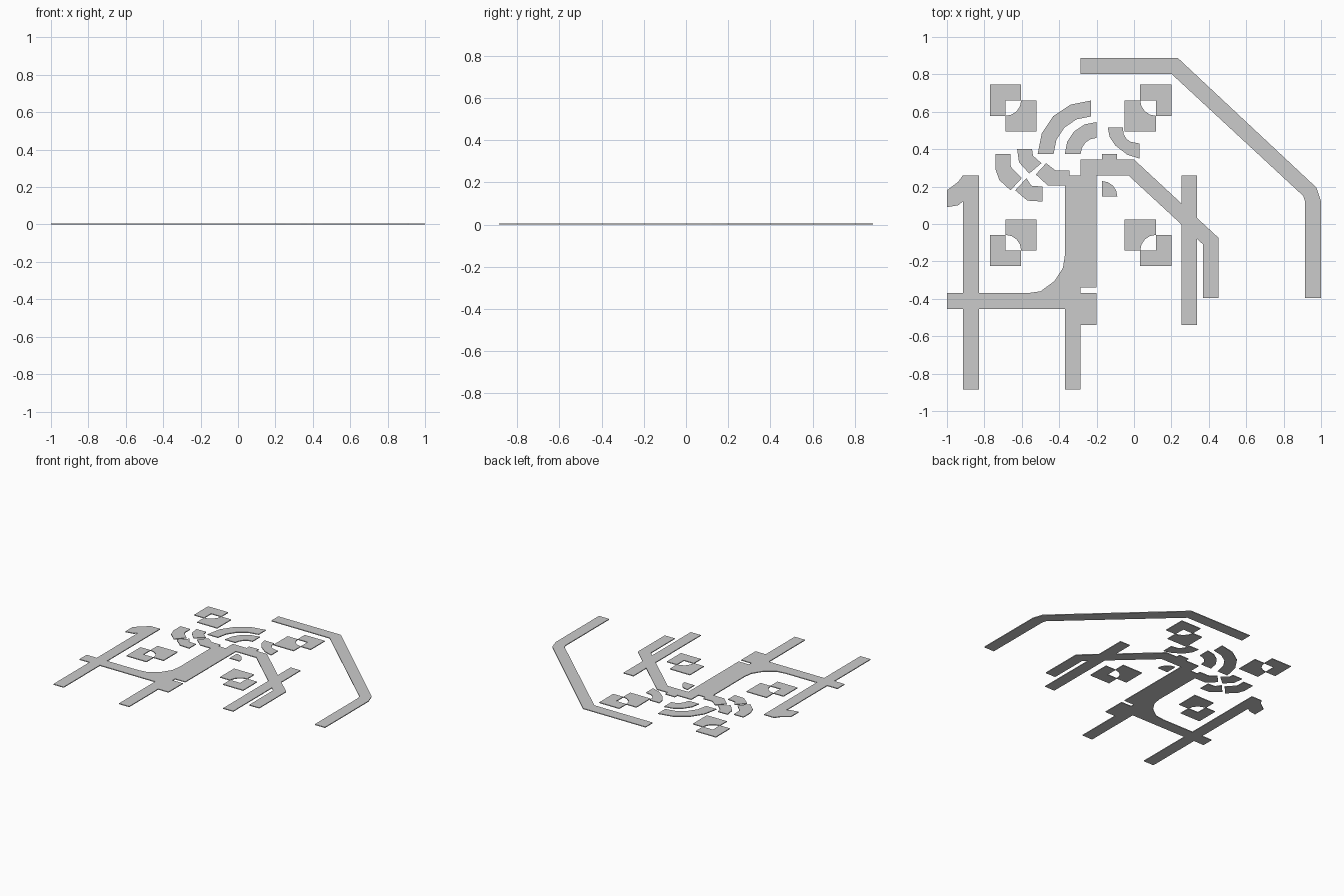
import bpy, bmesh, math

if "Cube" in bpy.data.objects:
    bpy.data.objects.remove(bpy.data.objects["Cube"])

T = 0.006          # slab thickness
TILE = 0.084       # road tile size
CX, CY = -0.285, 0.26   # centre of the four corner clusters


def build(name, polys):
    """One thin slab object from a list of outlines."""
    bm = bmesh.new()
    for pts in polys:
        f = bm.faces.new([bm.verts.new((x, y, T)) for x, y in pts])
        f.normal_update()
        if f.normal.z < 0:
            f.normal_flip()
    bmesh.ops.remove_doubles(bm, verts=bm.verts, dist=0.0005)
    me = bpy.data.meshes.new(name)
    bm.to_mesh(me)
    bm.free()
    ob = bpy.data.objects.new(name, me)
    bpy.context.collection.objects.link(ob)
    mod = ob.modifiers.new("thickness", 'SOLIDIFY')
    mod.thickness = T
    mod.offset = -1
    return ob


def strip(left, right):
    """Tiled quads between two edge polylines."""
    out = []
    for i in range(len(left) - 1):
        a, b, c, d = left[i], left[i + 1], right[i + 1], right[i]
        n = max(1, round(math.dist(a, b) / TILE))
        mix = lambda p, q, t: (p[0] + (q[0] - p[0]) * t, p[1] + (q[1] - p[1]) * t)
        for k in range(n):
            s, e = k / n, (k + 1) / n
            out.append([mix(a, b, s), mix(a, b, e), mix(d, c, e), mix(d, c, s)])
    return out


def rect(x0, x1, y0, y1):
    """Straight road, tiled along its long side."""
    if x1 - x0 > y1 - y0:
        return strip([(x0, y0), (x1, y0)], [(x0, y1), (x1, y1)])
    return strip([(x0, y0), (x0, y1)], [(x1, y0), (x1, y1)])


def arc(cx, cy, r, a0, a1, n=4):
    return [(cx + r * math.cos(math.radians(a0 + (a1 - a0) * i / n)),
             cy + r * math.sin(math.radians(a0 + (a1 - a0) * i / n))) for i in range(n + 1)]


# Straight roads
build("left_road", rect(-0.915, -0.83, -0.885, 0.26))
build("cross_road", rect(-1.0, -0.2, -0.455, -0.37))
build("lower_road", rect(-0.37, -0.285, -0.885, -0.455))
build("lower_stub", rect(-0.285, -0.2, -0.54, -0.455))
build("main_road_left", rect(-0.37, -0.285, -0.37, 0.26))
build("main_road_right", rect(-0.285, -0.2, -0.34, 0.26))
build("right_road", rect(0.255, 0.338, -0.54, 0.26))
build("road_notch", rect(-0.17, -0.09, 0.345, 0.375))

# Bent roads with diagonal runs
build("inner_bent_road", strip(
    [(-0.285, 0.345), (0.0, 0.345), (0.453, -0.075), (0.453, -0.395)],
    [(-0.285, 0.26), (-0.03, 0.26), (0.37, -0.11), (0.37, -0.395)]))
build("outer_bent_road", strip(
    [(-0.285, 0.887), (0.235, 0.887), (0.975, 0.195), (1.0, 0.12), (1.0, -0.395)],
    [(-0.285, 0.803), (0.2, 0.803), (0.905, 0.15), (0.915, 0.12), (0.915, -0.395)]))

# Curved fillet joining cross road and main road, and hooked end of left road
build("junction_fillet", [[(-0.57, -0.37), (-0.5, -0.36), (-0.425, -0.305),
                           (-0.38, -0.235), (-0.37, -0.17), (-0.37, -0.37)]])
build("left_road_hook", [[(-1, 0.18), (-0.94, 0.225), (-0.915, 0.26),
                          (-0.915, 0.12), (-0.94, 0.10), (-1, 0.09)]])

# Four mirrored corner clusters of square tiles with a concave corner piece
S = 0.0833
for sx, nx in ((-1, "left"), (1, "right")):
    for sy, ny in ((-1, "front"), (1, "back")):
        X = lambda i: CX + sx * (0.235 + S * i)
        Y = lambda j: CY + sy * (0.235 + S * j)
        cells = [(0, 0), (1, 0), (0, 1), (2, 1), (1, 2), (2, 2)]
        polys = [[(X(i), Y(j)), (X(i + 1), Y(j)), (X(i + 1), Y(j + 1)), (X(i), Y(j + 1))]
                 for i, j in cells]
        curve = [(X(2 + u), Y(2 + v)) for u, v in arc(0, 0, 1, 180, 270)]
        polys.append([(X(1), Y(1))] + curve)
        build(f"tile_cluster_{ny}_{nx}", polys)

# Quarter rings and quarter disc
build("large_quarter_ring", strip(arc(-0.23, 0.375, 0.285, 90, 180), arc(-0.23, 0.375, 0.2, 90, 180)))
build("small_quarter_ring", strip(arc(-0.2, 0.375, 0.17, 90, 180), arc(-0.2, 0.375, 0.085, 90, 180)))
build("quarter_disc", [[(-0.172, 0.147)] + arc(-0.172, 0.147, 0.083, 0, 90)])

# Loose curved pieces
build("right_curve", strip(
    [(-0.14, 0.515), (-0.13, 0.465), (-0.1, 0.42), (-0.035, 0.37), (0.03, 0.35)],
    [(-0.06, 0.515), (-0.055, 0.48), (-0.04, 0.455), (-0.02, 0.44), (0.03, 0.43)]))
build("outer_bend_upper", strip(
    [(-0.74, 0.375), (-0.74, 0.29), (-0.72, 0.235), (-0.66, 0.18)],
    [(-0.66, 0.375), (-0.66, 0.315), (-0.655, 0.30), (-0.6, 0.245)]))
build("outer_bend_lower", strip(
    [(-0.635, 0.18), (-0.57, 0.125), (-0.49, 0.12)],
    [(-0.575, 0.245), (-0.55, 0.205), (-0.49, 0.2)]))
build("inner_bend_upper", strip(
    [(-0.625, 0.4), (-0.615, 0.33), (-0.56, 0.27)],
    [(-0.545, 0.4), (-0.54, 0.365), (-0.495, 0.325)]))
build("inner_bend_lower", strip(
    [(-0.525, 0.265), (-0.46, 0.205), (-0.37, 0.205)],
    [(-0.47, 0.325), (-0.42, 0.287), (-0.37, 0.287)]))
build("inner_bend_tip", rect(-0.37, -0.345, 0.26, 0.287))
